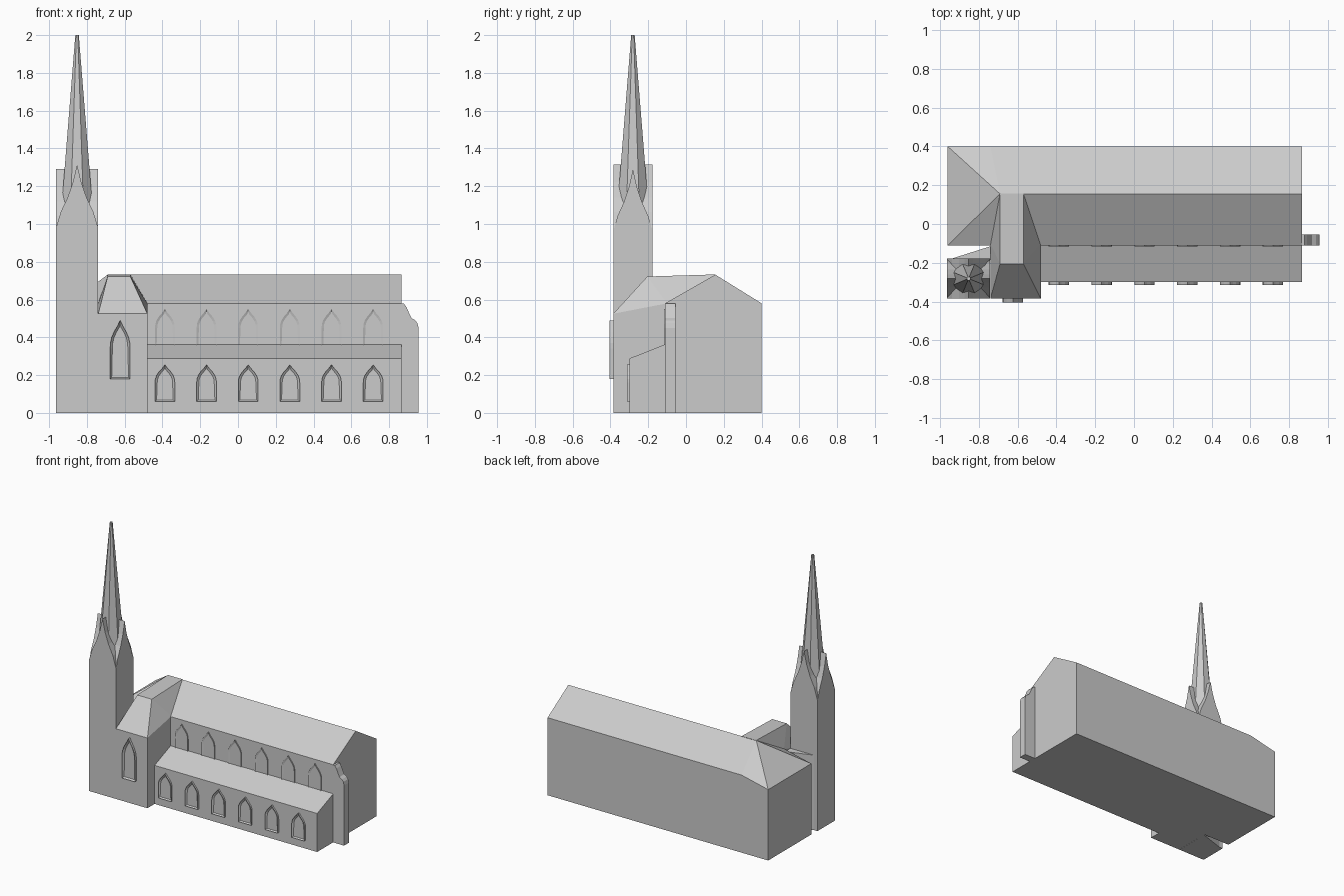
import bpy, bmesh, math
from mathutils import Vector

if "Cube" in bpy.data.objects:
    bpy.data.objects.remove(bpy.data.objects["Cube"])

stone = bpy.data.materials.new("pale_grey_stone")
stone.diffuse_color = (0.6, 0.6, 0.6, 1)
stone.use_nodes = True
stone.node_tree.nodes["Principled BSDF"].inputs["Base Color"].default_value = stone.diffuse_color


def finish(bm, name):
    bmesh.ops.recalc_face_normals(bm, faces=bm.faces)
    me = bpy.data.meshes.new(name)
    bm.to_mesh(me)
    bm.free()
    me.materials.append(stone)
    ob = bpy.data.objects.new(name, me)
    bpy.context.collection.objects.link(ob)
    return ob


def hull(name, pts):
    """Convex solid around a few corner points."""
    bm = bmesh.new()
    vs = [bm.verts.new(p) for p in pts]
    bmesh.ops.convex_hull(bm, input=vs)
    bmesh.ops.dissolve_limit(bm, angle_limit=0.01, verts=bm.verts, edges=bm.edges)
    return finish(bm, name)


def prism(name, profile, axis, a, b):
    """Extrude a (u, z) profile along x or y from a to b."""
    bm = bmesh.new()
    f = bm.faces.new([bm.verts.new((a, u, z) if axis == 'x' else (u, a, z)) for u, z in profile])
    d = Vector((b - a, 0, 0)) if axis == 'x' else Vector((0, b - a, 0))
    r = bmesh.ops.extrude_face_region(bm, geom=[f], use_keep_orig=True)
    bmesh.ops.translate(bm, verts=[v for v in r['geom'] if isinstance(v, bmesh.types.BMVert)], vec=d)
    return finish(bm, name)


def window(name, x, y, z0, z1, w, depth, spring, recess=True):
    """Pointed-arch window plate on a front wall, with a sunken pane."""
    bm = bmesh.new()
    n, h = 5, w / 2
    right = [(h, z0)]
    for i in range(n + 1):
        t = i / n
        right.append((h * math.cos(t * math.pi / 2) ** 0.5 * (1 - t ** 3) if i < n else 0,
                      spring + (z1 - spring) * t))
    outline = right + [(-u, z) for u, z in reversed(right[:-1])]
    front = bm.faces.new([bm.verts.new((x + u, y - depth, z)) for u, z in outline])
    back = [bm.verts.new((x + u, y + 0.005, z)) for u, z in outline]
    fv = list(front.verts)
    for i in range(len(fv)):
        j = (i + 1) % len(fv)
        bm.faces.new((fv[i], fv[j], back[j], back[i]))
    if recess:
        bmesh.ops.recalc_face_normals(bm, faces=bm.faces)
        bmesh.ops.inset_region(bm, faces=[front], thickness=0.012)
        bmesh.ops.translate(bm, verts=front.verts, vec=(0, depth * 0.7, 0))
    return finish(bm, name)


# Nave: straight body with gabled right end
prism("nave", [(-0.11, 0), (0.4, 0), (0.4, 0.58), (0.155, 0.732), (-0.11, 0.58)], 'x', -0.69, 0.865)

# Nave left end: hipped roof dropping to a lower end wall
hull("nave_hipped_end",
     [(x, y, 0) for x in (-0.96, -0.69) for y in (-0.11, 0.4)]
     + [(-0.96, -0.11, 0.53), (-0.96, 0.4, 0.53),
        (-0.74, -0.11, 0.58), (-0.74, 0.4, 0.58),
        (-0.69, -0.11, 0.58), (-0.69, 0.4, 0.58), (-0.69, 0.155, 0.732)])

# Side aisle with lean-to roof
prism("side_aisle", [(-0.30, 0), (-0.105, 0), (-0.105, 0.365), (-0.30, 0.288)], 'x', -0.485, 0.865)

# Transept with steep flat-topped roof
hull("transept",
     [(x, y, 0) for x in (-0.74, -0.48) for y in (-0.385, -0.10)]
     + [(x, -0.385, 0.525) for x in (-0.74, -0.48)]
     + [(x, -0.10, 0.58) for x in (-0.74, -0.48)]
     + [(x, y, z) for x in (-0.69, -0.57) for y, z in ((-0.205, 0.722), (0.158, 0.733))])

# End buttress with stepped, curved top
prism("end_buttress",
      [(0.86, 0), (0.956, 0), (0.956, 0.45), (0.95, 0.475), (0.938, 0.49), (0.918, 0.503),
       (0.905, 0.53), (0.892, 0.56), (0.878, 0.578), (0.86, 0.58)], 'y', -0.112, -0.055)

# Slanted wall filling the gap between tower and nave
hull("link_wall", [(x, y, z) for x, y in ((-0.96, -0.185), (-0.74, -0.185), (-0.74, -0.115), (-0.73, -0.115))
                   for z in (0, 0.56)])

# Tower: two crossed prisms whose concave gables meet in valleys
CX, CY = -0.852, -0.281
TX, TY = 0.111, 0.104


def gable(c, h, eave, peak):
    half = [(1, 0), (0.78, 0.25), (0.45, 0.48), (0.2, 0.72), (0, 1)]
    rise = peak - eave
    right = [(c + h * u, eave + rise * t) for u, t in half]
    left = [(c - h * u, eave + rise * t) for u, t in reversed(half[:-1])]
    return [(c - h, 0), (c + h, 0)] + right + left


tower = prism("tower", gable(CX, TX, 0.98, 1.315), 'y', CY - TY, CY + TY)
cross = prism("tower_cross_gable", gable(CY, TY, 0.96, 1.29), 'x', CX - TX, CX + TX)
mod = tower.modifiers.new("join_gables", 'BOOLEAN')
mod.operation = 'UNION'
mod.object = cross
mod.solver = 'EXACT'
bpy.context.view_layer.objects.active = tower
bpy.ops.object.modifier_apply(modifier=mod.name)
bpy.data.objects.remove(cross)

# Spire: eight-sided taper
bm = bmesh.new()
ring = [math.radians(22.5 + 45 * i) for i in range(8)]
low = [bm.verts.new((CX + 0.095 * math.cos(a), CY + 0.095 * math.sin(a), 1.02)) for a in ring]
top = [bm.verts.new((CX + 0.010 * math.cos(a), CY + 0.010 * math.sin(a), 2.0)) for a in ring]
for i in range(8):
    j = (i + 1) % 8
    bm.faces.new((low[i], low[j], top[j], top[i]))
bm.faces.new(top)
bm.faces.new(low)
finish(bm, "spire")

# Windows: tall transept light, then matching rows on aisle and upper nave
window("transept_window", -0.624, -0.385, 0.18, 0.49, 0.106, 0.019, 0.34)
for i in range(6):
    x = -0.387 + 0.2205 * i
    window(f"aisle_window_{i + 1}", x, -0.30, 0.06, 0.255, 0.105, 0.013, 0.16)
    window(f"upper_window_{i + 1}", x, -0.11, 0.34, 0.55, 0.105, 0.007, 0.45)
